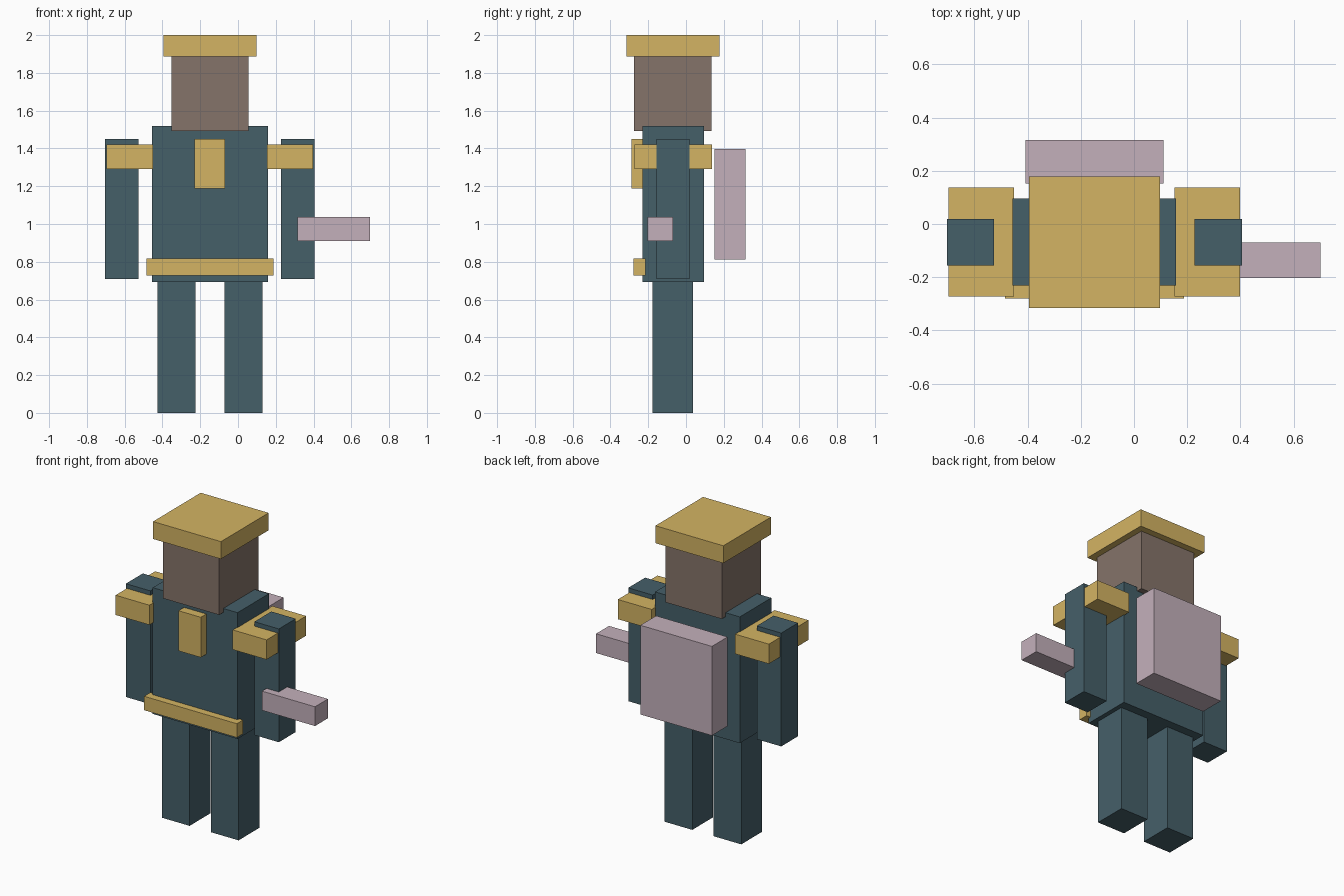
import bpy
import bmesh
from mathutils import Vector

if "Cube" in bpy.data.objects:
    bpy.data.objects.remove(bpy.data.objects["Cube"])

CX = -0.149  # symmetry plane of the body


def material(name, rgb):
    m = bpy.data.materials.new(name)
    m.diffuse_color = (*rgb, 1)
    m.use_nodes = True
    m.node_tree.nodes["Principled BSDF"].inputs["Base Color"].default_value = m.diffuse_color
    return m


TEAL = material("teal cloth", (0.060, 0.115, 0.141))
BROWN = material("brown skin", (0.235, 0.174, 0.144))
GOLD = material("gold trim", (0.658, 0.456, 0.125))
PINK = material("pale pink", (0.552, 0.434, 0.497))


def box(name, x, y, z, mat):
    """Box from (min, max) ranges on each axis."""
    lo, hi = (Vector(c) for c in zip(x, y, z))
    centre, size = (lo + hi) / 2, hi - lo
    bm = bmesh.new()
    bmesh.ops.create_cube(bm, size=1)
    bmesh.ops.scale(bm, vec=size, verts=bm.verts)
    mesh = bpy.data.meshes.new(name)
    bm.to_mesh(mesh)
    bm.free()
    mesh.materials.append(mat)
    ob = bpy.data.objects.new(name, mesh)
    ob.location = centre
    bpy.context.collection.objects.link(ob)
    return ob


def centred(name, half, y, z, mat):
    return box(name, (CX - half, CX + half), y, z, mat)


def pair(name, inner, outer, y, z, mat):
    """Matching boxes either side of the body's symmetry plane."""
    box("left_" + name, (CX + inner, CX + outer), y, z, mat)
    box("right_" + name, (CX - outer, CX - inner), y, z, mat)


# Body and head
centred("torso", 0.307, (-0.231, 0.095), (0.692, 1.519), TEAL)
centred("head", 0.204, (-0.274, 0.134), (1.493, 1.89), BROWN)
centred("hat", 0.246, (-0.315, 0.178), (1.886, 2.0), GOLD)

# Limbs
pair("leg", 0.077, 0.278, (-0.178, 0.038), (0.0, 0.70), TEAL)
pair("arm", 0.377, 0.554, (-0.156, 0.019), (0.708, 1.45), TEAL)

# Trim
pair("shoulder_pad", 0.302, 0.547, (-0.273, 0.137), (1.292, 1.421), GOLD)
centred("chest_badge", 0.081, (-0.288, -0.21), (1.187, 1.45), GOLD)
centred("belt", 0.336, (-0.279, -0.214), (0.727, 0.818), GOLD)

# Carried gear
centred("backpack", 0.259, (0.152, 0.315), (0.813, 1.397), PINK)
box("hand_tool", (0.316, 0.70), (-0.203, -0.069), (0.911, 1.037), PINK)
